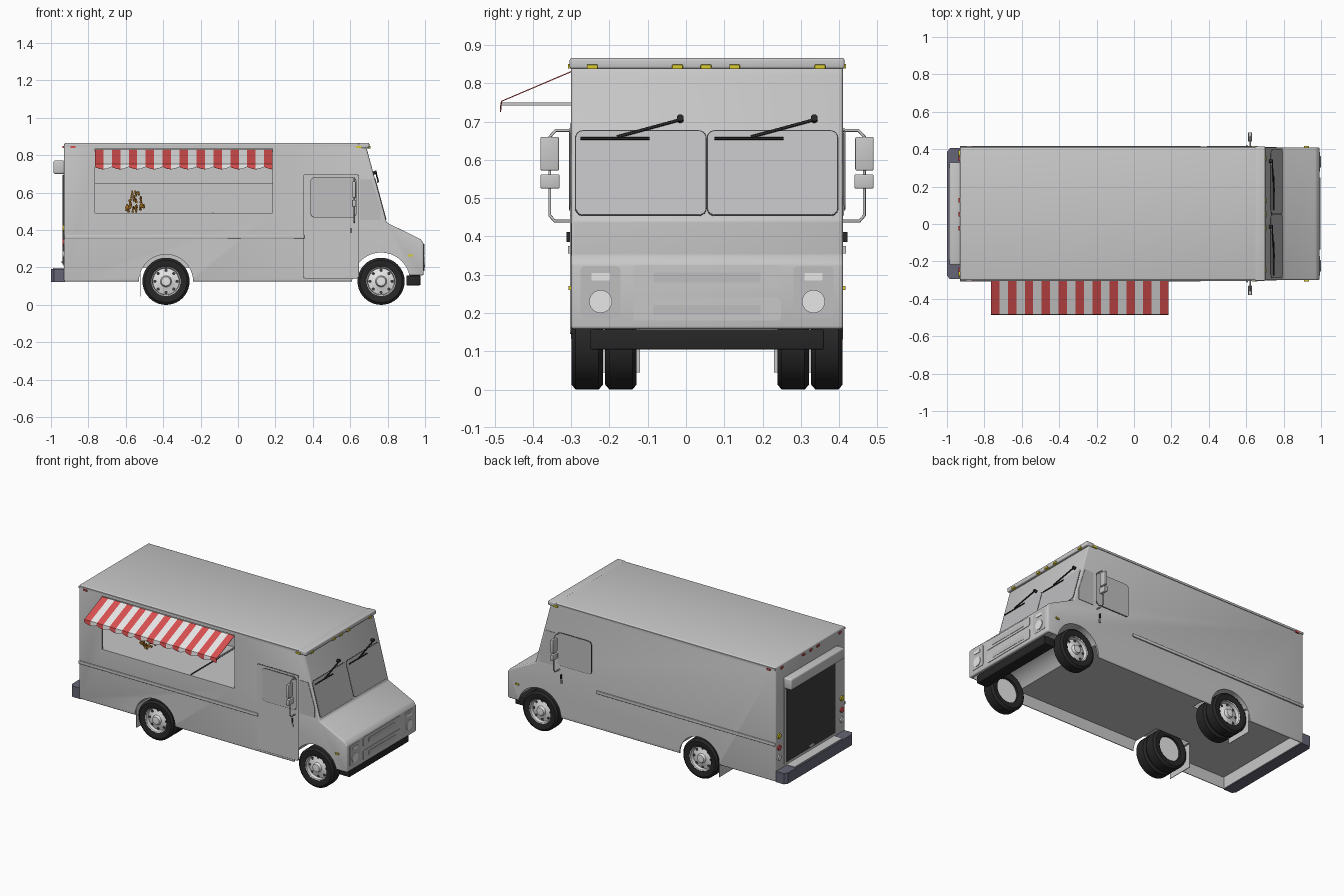
import bpy, bmesh, math, random
from mathutils import Vector, Matrix

cube = bpy.data.objects.get("Cube")
if cube:
    bpy.data.objects.remove(cube, do_unlink=True)

MID = 0.055                      # y of the vehicle's centre line
X, Y, Z = Vector((1, 0, 0)), Vector((0, 1, 0)), Vector((0, 0, 1))


def material(name, r, g, b):
    m = bpy.data.materials.new(name)
    m.use_nodes = True
    m.diffuse_color = (r, g, b, 1)
    m.node_tree.nodes["Principled BSDF"].inputs["Base Color"].default_value = (r, g, b, 1)
    return m


BODY = material("body grey", .58, .58, .58)
GLASS = material("pane grey", .52, .52, .53)
WHITE = material("off white", .8, .8, .8)
RED = material("awning red", .7, .08, .08)
BLACK = material("rubber black", .02, .02, .02)
DARK = material("charcoal", .045, .045, .045)
STEEL = material("bumper blue grey", .13, .13, .18)
YELLOW = material("lamp yellow", .7, .6, .03)
ORANGE = material("snack orange", .65, .27, .03)


def finish(name, bm, *mats, smooth=True):
    bmesh.ops.recalc_face_normals(bm, faces=bm.faces)
    me = bpy.data.meshes.new(name)
    bm.to_mesh(me)
    bm.free()
    ob = bpy.data.objects.new(name, me)
    bpy.context.collection.objects.link(ob)
    for m in mats:
        me.materials.append(m)
    bpy.ops.object.select_all(action='DESELECT')
    ob.select_set(True)
    bpy.context.view_layer.objects.active = ob
    if smooth:
        bpy.ops.object.shade_smooth_by_angle(angle=math.radians(35))
    return ob


def prism(name, points, offset, mat, bevel=0):
    bm = bmesh.new()
    f = bm.faces.new([bm.verts.new(p) for p in points])
    r = bmesh.ops.extrude_face_region(bm, geom=[f], use_keep_orig=True)
    bmesh.ops.translate(bm, vec=offset, verts=[v for v in r["geom"] if isinstance(v, bmesh.types.BMVert)])
    if bevel:
        bmesh.ops.recalc_face_normals(bm, faces=bm.faces)
        bmesh.ops.bevel(bm, geom=bm.edges[:], offset=bevel, segments=3, profile=.5, affect='EDGES')
    return finish(name, bm, mat)


def box(name, lo, hi, mat, bevel=0):
    (a, b, c), (d, e, f) = lo, hi
    return prism(name, [(a, b, c), (d, b, c), (d, e, c), (a, e, c)], Z * (f - c), mat, bevel)


def plate(name, centre, u, v, w, h, r, thick, mat):
    """Rounded rectangle in the plane u, v, raised along u x v."""
    u, v = u.normalized(), v.normalized()
    pts = []
    for k, (sx, sy) in enumerate([(1, 1), (-1, 1), (-1, -1), (1, -1)]):
        for j in range(7 if r else 1):
            a = math.pi / 2 * (k + j / 6)
            pts.append(Vector(centre) + u * (sx * (w / 2 - r) + r * math.cos(a))
                       + v * (sy * (h / 2 - r) + r * math.sin(a)))
    return prism(name, pts, u.cross(v) * thick, mat)


def pane(name, centre, u, v, w, h, r, mat=GLASS):
    plate(name + "_seal", centre, u, v, w + .006, h + .006, r + .003, .002, DARK)
    plate(name, centre, u, v, w, h, r, .004, mat)


def lathe(name, profile, centre, side, mat, steps=40):
    bm = bmesh.new()
    vs = [bm.verts.new((centre[0], centre[1] + side * d, centre[2] + r)) for d, r in profile]
    es = [bm.edges.new(p) for p in zip(vs, vs[1:])]
    bmesh.ops.spin(bm, geom=vs + es, cent=centre, axis=Y, angle=math.tau, steps=steps, use_merge=True)
    bmesh.ops.remove_doubles(bm, verts=bm.verts, dist=.0002)
    return finish(name, bm, mat)


def tube(name, pts, radius, mat):
    cu = bpy.data.curves.new(name, 'CURVE')
    cu.dimensions, cu.bevel_depth, cu.bevel_resolution, cu.use_fill_caps = '3D', radius, 2, True
    sp = cu.splines.new('POLY')
    sp.points.add(len(pts) - 1)
    for p, q in zip(sp.points, pts):
        p.co = (*q, 1)
    ob = bpy.data.objects.new(name, cu)
    bpy.context.collection.objects.link(ob)
    cu.materials.append(mat)
    bpy.ops.object.select_all(action='DESELECT')
    ob.select_set(True)
    bpy.context.view_layer.objects.active = ob
    bpy.ops.object.convert(target='MESH')


def shield_x(z):
    return .69 + (.83 - z) * .27


# Body shell: side profile across the width, then hollowed
profile = [(-.93, .125), (-.93, .865), (.67, .865), (.69, .83), (.795, .44), (.975, .352),
           (.993, .33), (.993, .158), (.91, .158), (.9, .125)]
body = prism("body", [(x, -.30, z) for x, z in profile], Y * .71, BODY, .008)
cutters = [box("cut_under", (-.92, -.29, -.1), (.975, .40, .2), BODY),
           box("cut_inside", (-.92, -.29, .49), (.60, .40, .855), BODY),
           box("cut_hatch", (-.765, -.4, .49), (.185, -.2, .835), BODY)]
for x, r, spans in [(.765, .155, [(-.5, .6)]), (-.385, .145, [(-.5, -.11), (.22, .6)])]:
    for a, b in spans:
        cutters.append(lathe("cut_arch", [(a, 0), (a, r), (b, r), (b, 0)], (x, 0, .125), 1, BODY))
for c in cutters:
    c.hide_render = True
    m = body.modifiers.new("cut", 'BOOLEAN')
    m.operation, m.solver, m.object = 'DIFFERENCE', 'EXACT', c
    bpy.context.view_layer.objects.active = body
    bpy.ops.object.modifier_apply(modifier=m.name)
    bpy.data.objects.remove(c, do_unlink=True)
bpy.ops.object.select_all(action='DESELECT')
body.select_set(True)
bpy.ops.object.shade_smooth_by_angle(angle=math.radians(35))

# Interior counter, divider and snacks
box("back_counter", (-.91, .17, .485), (.59, .395, .65), BODY)
box("counter_divider", (-.137, -.29, .488), (-.13, .17, .494), DARK)
random.seed(4)
bm = bmesh.new()
for i in range(32):
    h = random.random()
    spot = Vector((-.55 + random.uniform(-.05, .05) * (1.1 - .6 * h), -.14 + random.uniform(-.03, .03), .5 + .1 * h))
    rot = Matrix.Rotation(random.uniform(0, 3), 4, random.choice('XYZ'))
    bmesh.ops.create_cone(bm, cap_ends=True, segments=5, radius1=.008, radius2=.003, depth=.022,
                          matrix=Matrix.Translation(spot) @ rot)
finish("snacks", bm, ORANGE, smooth=False)

# Striped awning with a scalloped valance
bm = bmesh.new()
rows = []
for i in range(85):
    x = -.765 + .95 * i / 84
    drop = .738 - .013 * abs(math.sin(math.pi * i / 8))
    rows.append([bm.verts.new(p) for p in [(x, -.30, .832), (x, -.483, .754), (x, -.486, drop)]])
for i, (p, q) in enumerate(zip(rows, rows[1:])):
    for k in range(2):
        bm.faces.new((p[k], p[k + 1], q[k + 1], q[k])).material_index = i // 4 % 2
awning = finish("awning", bm, RED, WHITE, smooth=False)
awning.modifiers.new("cloth", 'SOLIDIFY').thickness = .003
for x in (-.755, .175):
    box("awning_arm", (x - .004, -.483, .742), (x + .004, -.29, .75), BODY)

# Parts that repeat on both sides
for s, wall, tag in [(-1, -.30, "right"), (1, .41, "left")]:
    u = X * -s
    def out(d):
        return wall + s * d
    def side_box(name, x0, x1, d0, d1, z0, z1, mat, bevel=0):
        ys = sorted((out(d0), out(d1)))
        return box(f"{tag}_{name}", (x0, ys[0], z0), (x1, ys[1], z1), mat, bevel)
    side_box("rub_rail", -.93, .355, -.002, .008, .355, .375, BODY, .003)
    side_box("roof_trim", -.93, .67, -.003, .004, .845, .858, BODY)
    side_box("front_marker", .63, .66, 0, .008, .838, .85, YELLOW)
    side_box("rear_marker", -.895, -.87, 0, .008, .838, .85, RED)
    side_box("fender_marker", .91, .935, 0, .007, .26, .27, YELLOW)
    side_box("door_handle", .602, .608, 0, .012, .385, .412, BLACK)
    side_box("lower_catch", .60, .61, 0, .008, .355, .375, BODY)
    pane(tag + "_door_window", (.51, wall + s * .002, .575), u, Z, .24, .21, .02)
    quarter = [(.652, .455), (.652, .67), (.715, .67), (.762, .52), (.762, .455)]
    prism(tag + "_quarter_window", [(x, wall, z) for x, z in quarter], Y * s * .003, GLASS)
    # Mirror with its bracket
    path = [(0, .677), (.04, .677), (.056, .66), (.056, .455), (.043, .44), (0, .44)]
    tube(tag + "_mirror_bracket", [(.622, out(d), z) for d, z in path], .004, BODY)
    side_box("mirror", .612, .63, .032, .08, .572, .66, BODY, .004)
    side_box("small_mirror", .61, .632, .03, .08, .525, .562, BODY, .004)
    # Headlamp cluster
    lamp_y = MID + s * .278
    plate(tag + "_lamp_panel", (.992, lamp_y, .255), Y, Z, .105, .135, .012, .003, GLASS)
    plate(tag + "_headlamp", (.993, lamp_y, .23), Y, Z, .06, .06, .0299, .006, WHITE)
    plate(tag + "_turn_lamp", (.993, lamp_y, .295), Y, Z, .048, .02, .003, .005, WHITE)
    # Tail lamps
    for z, m in [(.41, YELLOW), (.335, RED), (.27, WHITE)]:
        plate(tag + "_tail_lamp", (-.929, MID + s * .322, z), -Y, Z, .034, .034, .0169, .009, m)
    side_box("mud_flap", -.524, -.52, -.18, -.003, .045, .2, BODY)
    # Wheels: single in front, double at the back
    for name, x, d in [("front", .765, -.042), ("rear_outer", -.385, -.042), ("rear_inner", -.385, -.13)]:
        c = Vector((x, out(d), .126))
        w = f"{tag}_{name}"
        lathe(w + "_tyre", [(-.035, .078), (-.041, .095), (-.041, .113), (-.03, .126), (.03, .126),
                            (.041, .113), (.041, .095), (.035, .078), (-.035, .078)], c, s, BLACK)
        lathe(w + "_rim", [(-.02, 0), (-.02, .078), (.035, .08), (.03, .073), (.008, .07), (.014, .046),
                           (.02, .03), (.036, .024), (.038, 0)], c, s, WHITE)
        for k in range(8):
            a = math.tau * k / 8
            hole = c + Vector((.059 * math.cos(a), s * .009, .059 * math.sin(a)))
            plate(w + "_rim_hole", hole, u, Z, .017, .017, .0084, .004, DARK)

# Sliding door beside the cab
pane("sliding_door", (.497, -.299, .42), X, Z, .295, .55, .01, BODY)

# Windscreen panes and wipers
slope = Vector((-.27, 0, 1))
for y, pivot in [(-.118, -.015), (.226, .335)]:
    pane("windscreen", (shield_x(.565) - .001, y, .565), Y, slope, .338, .226, .018)
    tip = pivot - .165
    tube("wiper_arm", [(shield_x(z) + .014, q, z) for q, z in [(pivot, .705), (tip, .66)]], .004, BLACK)
    tube("wiper_blade", [(shield_x(.656) + .01, q, .656) for q in (tip - .095, tip + .085)], .0035, BLACK)
    plate("wiper_pivot", (shield_x(.705) - .001, pivot, .705), Y, slope, .018, .018, .0089, .02, BLACK)

# Roof visor and marker lamps
box("visor", (.645, -.304, .838), (.702, .414, .866), BODY, .006)
for y in (-.245, -.022, .052, .127, .35):
    box("front_roof_lamp", (.69, y - .014, .837), (.708, y + .014, .849), YELLOW, .002)
    box("rear_roof_lamp", (-.937, y - .012, .838), (-.925, y + .012, .85), RED)

# Grille panels with slots
for z in (.21, .295):
    plate("grille_panel", (.992, MID, z), Y, Z, .385, .06, .01, .004, BODY)
    plate("grille_slot", (.996, MID, z - .002), Y, Z, .28, .026, .003, .002, GLASS)
box("front_bumper", (.90, -.25, .105), (.975, .36, .157), BLACK, .004)

# Rear door, roller housing, bumper and step
plate("rear_door_frame", (-.929, MID, .46), -Y, Z, .54, .51, 0, .005, BODY)
plate("rear_door", (-.933, MID, .455), -Y, Z, .50, .48, 0, .004, DARK)
box("rear_door_handle", (-.945, MID - .02, .225), (-.935, MID + .02, .235), WHITE)
box("roller_housing", (-.987, MID - .275, .70), (-.928, MID + .275, .772), BODY, .01)
outline = [(-.925, -.295), (-.985, -.295), (-1, -.275), (-1, .385), (-.985, .405), (-.925, .405)]
prism("rear_bumper", [(x, y, .122) for x, y in outline], Z * .07, STEEL)
box("rear_step", (-.99, -.19, .19), (-.925, .30, .196), BODY)
